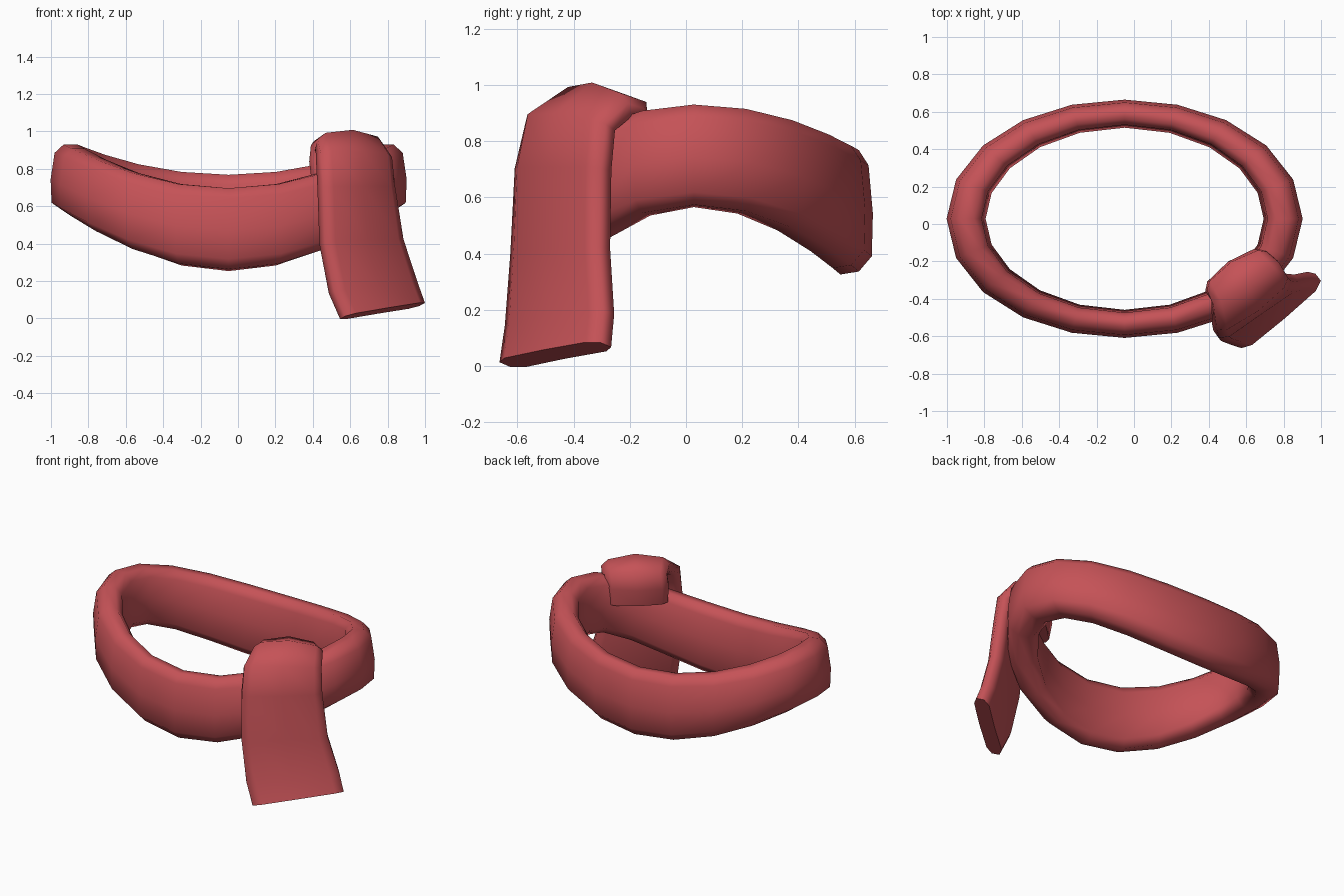
import bpy, math
from mathutils import Vector

if "Cube" in bpy.data.objects:
    bpy.data.objects.remove(bpy.data.objects["Cube"])

red = bpy.data.materials.new("scarf red")
red.diffuse_color = (0.56, 0.085, 0.095, 1)
red.use_nodes = True
red.node_tree.nodes["Principled BSDF"].inputs["Base Color"].default_value = red.diffuse_color


def skin(name, rings, closed):
    """Join a row of matching cross-sections into one smooth object."""
    n, m = len(rings), len(rings[0])
    verts = [p for r in rings for p in r]
    faces = []
    for i in range(n if closed else n - 1):
        a, b = i * m, (i + 1) % n * m
        for j in range(m):
            k = (j + 1) % m
            faces.append((a + j, b + j, b + k, a + k))
    if not closed:
        faces += [tuple(range(m)), tuple(range(n * m - 1, (n - 1) * m - 1, -1))]
    me = bpy.data.meshes.new(name)
    me.from_pydata(verts, [], faces)
    me.materials.append(red)
    ob = bpy.data.objects.new(name, me)
    bpy.context.collection.objects.link(ob)
    bpy.context.view_layer.objects.active = ob
    ob.select_set(True)
    bpy.ops.object.mode_set(mode='EDIT')
    bpy.ops.mesh.select_all(action='SELECT')
    bpy.ops.mesh.normals_make_consistent(inside=False)
    bpy.ops.object.mode_set(mode='OBJECT')
    bpy.ops.object.shade_smooth_by_angle(angle=math.radians(75))
    ob.select_set(False)
    return ob


# Neck loop: oval band that sags at front and back, leaning in at the sides
band = [(1, -.05), (.8, .75), (.35, 1), (-.35, 1), (-.75, .75),
        (-.8, 0), (-.95, -.8), (-.5, -1.05), (.35, -1), (.95, -.75)]
rings = []
for i in range(20):
    t = math.tau * i / 20
    c, s = math.cos(t), math.sin(t)
    half_w = .077 + .03 * c * c
    half_h = .178 + .038 * s * s
    mid_z = .752 - s * s * (.2 if s > 0 else .272)
    out = Vector((c / .7, s / .6, 0)).normalized()
    mid = Vector((-.05 + .845 * c, .028 + .56 * s, mid_z))
    rings.append([mid + out * (p * half_w) + Vector((0, 0, q * half_h)) for p, q in band])
skin("neck_loop", rings, True)

# Hanging tail: strip draped over the loop, given by its left and right edges
edges = [((.41, -.39, .73), (.70, -.16, .73)),
         ((.395, -.38, .84), (.71, -.16, .84)),
         ((.40, -.37, .91), (.72, -.165, .90)),
         ((.42, -.43, .935), (.77, -.20, .91)),
         ((.43, -.55, .87), (.81, -.27, .85)),
         ((.44, -.59, .70), (.825, -.285, .70)),
         ((.45, -.605, .40), (.87, -.29, .42)),
         ((.50, -.625, .14), (.945, -.275, .19)),
         ((.56, -.645, .005), (.985, -.285, .075))]
strip = [(0, -.5), (0, .5), (.1, 1), (.5, 1.1), (.9, 1), (1, .5),
         (1, -.5), (.9, -1), (.5, -.9), (.1, -1)]
edges = [(Vector(a), Vector(b)) for a, b in edges]
mids = [(a + b) / 2 for a, b in edges]
crowns = [.015, .03, .04, .035, .025, .01, 0, 0, 0]
previous = Vector((-.62, .78, 0))  # faces into the loop at the inner end
rings = []
for i, (a, b) in enumerate(edges):
    along = mids[min(i + 1, len(mids) - 1)] - mids[max(i - 1, 0)]
    normal = (b - a).cross(along).normalized()
    if normal.dot(previous) < 0:
        normal = -normal
    previous = normal
    rings.append([a.lerp(b, p) + normal * (q * .05 + crowns[i] * 4 * p * (1 - p))
                  for p, q in strip])
skin("hanging_tail", rings, False)
